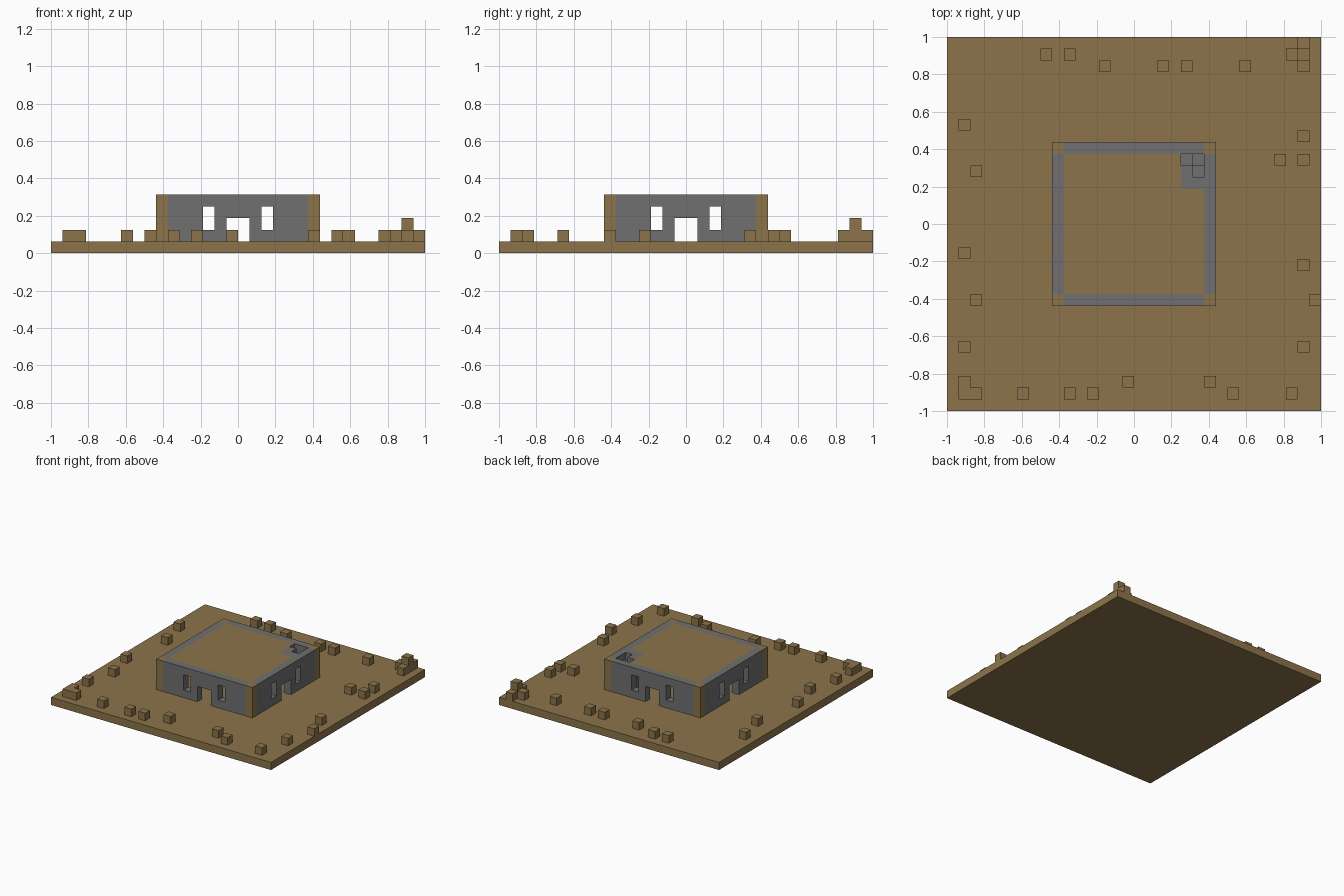
import bpy
import bmesh
from math import radians
from mathutils import Vector

cube = bpy.data.objects.get("Cube")
if cube:
    bpy.data.objects.remove(cube, do_unlink=True)

UNIT = 1 / 16      # edge of one block
HALF = 16          # half the ground width, in blocks
LOW, HIGH = -7, 6  # first and last block of the house
TOP = 4            # roof layer


def make_material(name, colour):
    mat = bpy.data.materials.new(name)
    mat.use_nodes = True
    mat.diffuse_color = colour
    mat.node_tree.nodes["Principled BSDF"].inputs["Base Color"].default_value = colour
    return mat


earth = make_material("earth_brown", (0.265, 0.175, 0.069, 1))
stone = make_material("stone_grey", (0.16, 0.16, 0.16, 1))


def block(xs, ys, zs):
    return {(x, y, z) for x in xs for y in ys for z in zs}


def column(x, y, top):
    return block([x], [y], range(1, top + 1))


# Ground slab
ground = block(range(-HALF, HALF), range(-HALF, HALF), [0])

# Corner posts
posts = set()
for x in (LOW, HIGH):
    for y in (LOW, HIGH):
        posts |= column(x, y, TOP)


# Four matching walls, each with a doorway and two windows
def is_opening(along, layer):
    doorway = along in (-1, 0) and layer <= 2
    window = along in (-3, 2) and layer in (2, 3)
    return doorway or window


walls = set()
for along in range(LOW + 1, HIGH):
    for layer in range(1, TOP + 1):
        if not is_opening(along, layer):
            for side in (LOW, HIGH):
                walls |= {(along, side, layer), (side, along, layer)}

# Winding stair in the back left corner, rising to the roof
stairs = set()
for x, y, top in [(4, 5, 1), (5, 5, 2), (5, 4, 3), (5, 3, 4), (4, 3, 4), (4, 4, 4)]:
    stairs |= column(x, y, top)

# Flat roof between the walls, open above the stair
roof = block(range(LOW + 1, HIGH), range(LOW + 1, HIGH), [TOP])
roof -= block((4, 5), (3, 4, 5), [TOP])

# Loose blocks scattered around the house, grouped by row
rows = {
    15: [14],
    14: [-8, -6, 13, 14],
    13: [-3, 2, 4, 9, 14],
    8: [-15],
    7: [14],
    5: [12, 14],
    4: [-14],
    -3: [-15],
    -4: [14],
    -7: [-14, 15],
    -11: [-15, 14],
    -14: [-15, -1, 6],
    -15: [-15, -14, -10, -6, -4, 8, 13],
}
scattered = {(x, y, 1) for y, xs in rows.items() for x in xs}
scattered.add((14, 14, 2))

parts = [
    ("ground", ground, earth),
    ("corner_posts", posts, earth),
    ("walls", walls, stone),
    ("stairs", stairs, stone),
    ("roof", roof, earth),
    ("scattered_blocks", scattered, earth),
]
solid = set().union(*(cells for _, cells, _ in parts))


# Skin a set of blocks with only its exposed faces
def build(name, cells, material):
    bm = bmesh.new()
    for cell in sorted(cells):
        for axis in range(3):
            for sign in (-1, 1):
                n = Vector((0, 0, 0))
                n[axis] = sign
                if tuple(int(c + d) for c, d in zip(cell, n)) in solid:
                    continue
                u = Vector((0, 0, 0))
                u[(axis + 1) % 3] = 1
                v = n.cross(u)
                centre = Vector(cell) + Vector((0.5, 0.5, 0.5)) + n / 2
                ring = [(-1, -1), (1, -1), (1, 1), (-1, 1)]
                bm.faces.new([bm.verts.new((centre + (u * a + v * b) / 2) * UNIT)
                              for a, b in ring])
    bmesh.ops.remove_doubles(bm, verts=bm.verts, dist=UNIT / 100)
    bmesh.ops.dissolve_limit(bm, angle_limit=radians(1), verts=bm.verts, edges=bm.edges)
    mesh = bpy.data.meshes.new(name)
    bm.to_mesh(mesh)
    bm.free()
    mesh.materials.append(material)
    bpy.context.collection.objects.link(bpy.data.objects.new(name, mesh))


for part in parts:
    build(*part)
